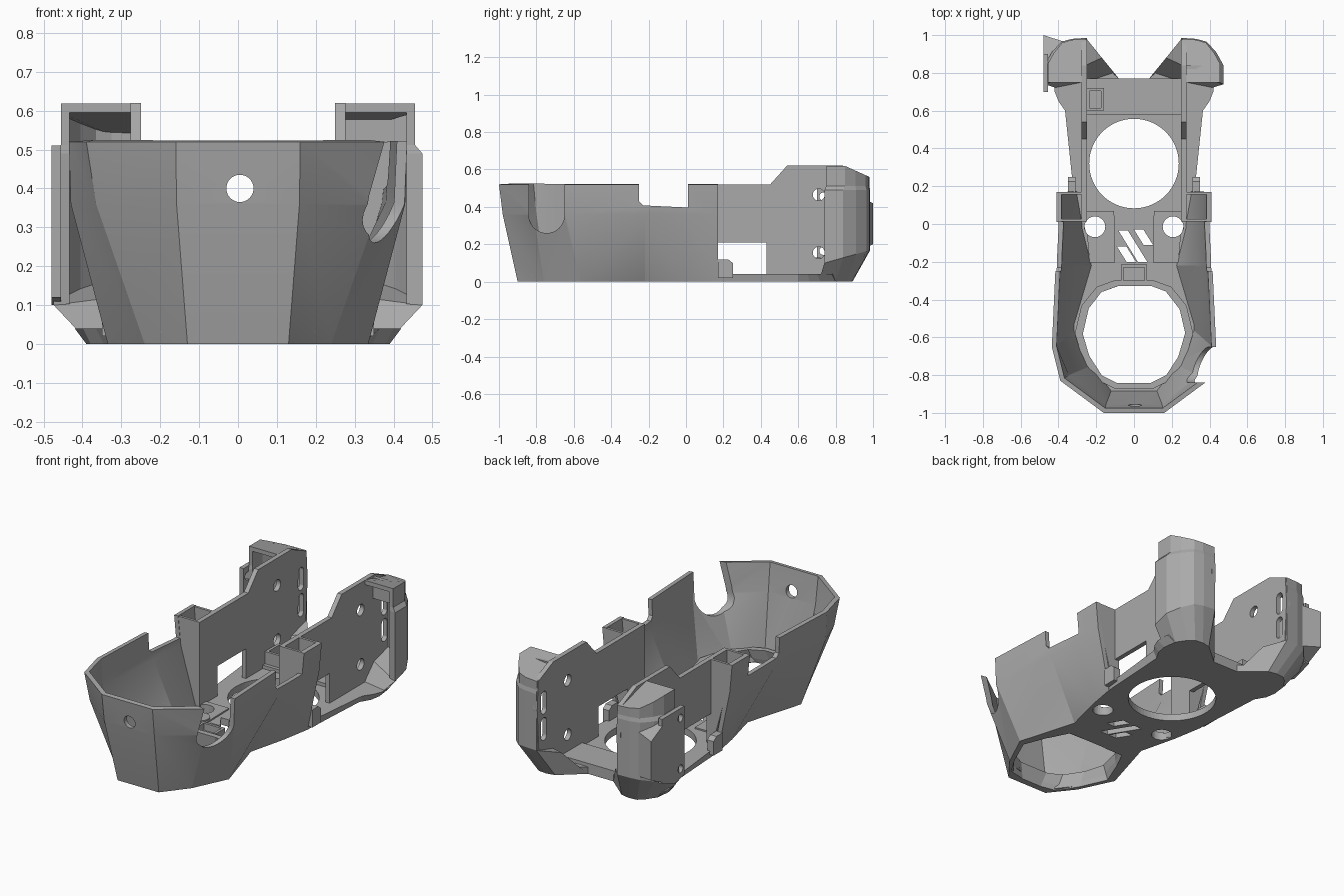
import bpy, bmesh, math

cube = bpy.data.objects.get("Cube")
if cube:
    bpy.data.objects.remove(cube)

grey = bpy.data.materials.new("plain grey")
grey.use_nodes = True
grey.diffuse_color = (0.4, 0.4, 0.4, 1)
grey.node_tree.nodes["Principled BSDF"].inputs["Base Color"].default_value = (0.4, 0.4, 0.4, 1)


def finish(name, bm):
    bmesh.ops.recalc_face_normals(bm, faces=bm.faces)
    me = bpy.data.meshes.new(name)
    bm.to_mesh(me)
    bm.free()
    me.materials.append(grey)
    ob = bpy.data.objects.new(name, me)
    bpy.context.collection.objects.link(ob)
    return ob


def loft(name, rings):
    """Skin closed rings of 3D points into a capped solid."""
    bm = bmesh.new()
    vs = [[bm.verts.new(p) for p in r] for r in rings]
    n = len(rings[0])
    for a, b in zip(vs, vs[1:]):
        for i in range(n):
            j = (i + 1) % n
            bm.faces.new((a[i], a[j], b[j], b[i]))
    bm.faces.new(vs[0][::-1])
    bm.faces.new(vs[-1])
    return finish(name, bm)


def layers(name, *rings):
    """Loft flat outlines, each given as (height or height rule of y, points)."""
    return loft(name, [[(x, y, z(y) if callable(z) else z) for x, y in pts] for z, pts in rings])


def prism(name, pts, axis, a, b):
    """Extrude a flat outline along an axis from a to b."""
    place = {"x": lambda u, v, w: (w, u, v),
             "y": lambda u, v, w: (u, w, v),
             "z": lambda u, v, w: (u, v, w)}[axis]
    return loft(name, [[place(u, v, w) for u, v in pts] for w in (a, b)])


def box(name, x0, x1, y0, y1, z0, z1):
    return prism(name, [(x0, y0), (x1, y0), (x1, y1), (x0, y1)], "z", z0, z1)


def disc(u, v, r, n=32, start=0.0, sweep=math.tau):
    return [(u + r * math.cos(start + sweep * i / n), v + r * math.sin(start + sweep * i / n))
            for i in range(n)]


def bake(ob):
    dg = bpy.context.evaluated_depsgraph_get()
    me = bpy.data.meshes.new_from_object(ob.evaluated_get(dg))
    ob.modifiers.clear()
    ob.data = me


def cut(ob, *cutters):
    for c in cutters:
        m = ob.modifiers.new("cut", "BOOLEAN")
        m.operation, m.solver, m.object = "DIFFERENCE", "EXACT", c
        bake(ob)
        bpy.data.objects.remove(c)


def thicken(ob, t):
    m = ob.modifiers.new("wall", "SOLIDIFY")
    m.thickness, m.offset, m.use_even_offset = t, -1, True
    bake(ob)


def flip(pts, s):
    return [(s * p[0], *p[1:]) for p in pts]


def both(pts):
    """Left-right symmetric path from its +x half."""
    return flip(pts, -1)[::-1] + pts


# front shell: faceted tub, open at the back, pinched at the waist
low = [(.13, -.90), (.24, -.76), (.335, -.56), (.235, -.22), (.29, 0), (.32, .17)]
mid = [(.158, -.98), (.365, -.815), (.43, -.645), (.405, -.22), (.395, 0), (.395, .17)]
top = [(.16, -1), (.39, -.83), (.435, -.65), (.415, -.22), (.41, 0), (.41, .17)]
bm = bmesh.new()
rows = [[bm.verts.new((x, y, z)) for x, y in both(r)] for r, z in ((low, 0), (mid, .36), (top, .52))]
for a, b in zip(rows, rows[1:]):
    for i in range(len(a) - 1):
        bm.faces.new((a[i], a[i + 1], b[i + 1], b[i]))
bmesh.ops.triangulate(bm, faces=bm.faces)
shell = finish("front_shell", bm)
# make the normals point outwards before thickening
f = min(shell.data.polygons, key=lambda p: p.center.y)
if f.normal.y > 0:
    shell.data.flip_normals()
thicken(shell, .025)
cut(shell,
    prism("hole_cut", disc(.005, .40, .035), "y", -1.2, -.8),
    prism("side_notch", [(-.25, .6), (-.25, .43), (-.23, .408), (-.02, .398), (.01, .398), (.01, .6)],
          "x", -.6, .6),
    prism("round_notch", [(-.65, .6), (-.84, .6)] + disc(-.745, .355, .095, 16, math.pi, math.pi)
          + [(-.65, .355)], "x", .28, .6))
shell.data.shade_smooth()
shell.data.set_sharp_from_angle(angle=math.radians(20))

# floor: one plate with a bevelled rear, openings and slanted vents
rear_low = [(.345, .6), (.38, .66), (.39, .72), (.38, .8), (.2, .86), (.08, .77)]
rear_top = [(.365, .6), (.40, .65), (.42, .70), (.42, .78), (.2, .88), (.08, .77)]
floor = layers("floor", (0, both(low + rear_low)), (.04, both(low + rear_top)))
# front opening: a hexagon below, narrowing to a rounded one above
hexa = both([(.06, -.865), (.16, -.845), (.23, -.73), (.30, -.575), (.245, -.44), (.185, -.32),
             (.06, -.32)])
rounded = both([(.09, -.84), (.17, -.80), (.235, -.70), (.27, -.58), (.24, -.45), (.17, -.36),
                (.09, -.33)])
rim = [(x * 1.16, -.59 + (y + .59) * 1.12) for x, y in rounded]
cut(floor, layers("front_cut", (-.01, hexa), (.09, rounded)),
    prism("rear_cut", disc(0, .32, .237, 64), "z", -.1, .1),
    *[prism("round_cut", disc(s * .207, -.015, .055), "z", -.1, .1) for s in (-1, 1)],
    *[prism("vent_cut", [(x, y), (x + .05, y), (x + .05 - h * .62, y + h), (x - h * .62, y + h)],
            "z", -.1, .1) for x, y, h in ((-.04, -.2, .08), (.02, -.2, .165), (.05, -.11, .08))])
collar = layers("front_collar", (.03, rim), (.085, rim))
cut(collar, layers("collar_cut", (-.01, hexa), (.09, rounded), (.2, rounded)))
neck = box("neck_block", -.07, .07, -.30, -.215, .03, .09)
cut(neck, box("neck_cut", -.055, .055, -.32, -.23, .05, .2))

# low cross plate and its square socket at the back
box("cross_plate", -.255, .255, .58, .77, .03, .06)
socket = box("square_socket", -.25, -.16, .60, .72, .05, .13)
cut(socket, box("socket_cut", -.235, -.175, .615, .705, .08, .2))

wall_outline = [(.02, .03), (.17, .03), (.17, .21), (.43, .21), (.43, .03), (.8, .03), (.97, .16),
                (.985, .4), (.975, .56), (.84, .62), (.54, .62), (.45, .52), (.02, .52)]
# pod outlines: narrow near the roof, wider below the shoulder
pod_path = [(.455, .75), (.455, .85), (.425, .905), (.38, .96), (.33, .975), (.255, .98)]
pod_wide = [(.474, .74), (.474, .84), (.435, .91), (.385, .965), (.33, .98), (.255, .985)]
pod_inner = [(.433, .75), (.433, .84), (.405, .89), (.365, .938), (.325, .953), (.255, .958)]
foot_low = [(.38, .71), (.38, .8), (.34, .86), (.31, .885), (.26, .89), (.21, .88), (.08, .77)]
foot_top = pod_wide + [(.17, .88)]


def roof(y):
    return .615 if y < .86 else .615 - (y - .85) * .45


def ankle(y):
    return .1 + (y - .74) * .28


for s, side in ((1, "left"), (-1, "right")):
    # long side wall with screw holes and rear slots
    wall = prism(side + "_wall", wall_outline, "x", s * .25, s * .277)
    cut(wall, *[prism("screw_cut", disc(.71, z, .032), "x", -.6, .6) for z in (.155, .465)],
        *[prism("slot_cut", disc(.925, z + .04, .025, 12, 0, math.pi)
                + disc(.925, z - .04, .025, 12, math.pi, math.pi), "x", -.6, .6) for z in (.27, .42)])
    # hollow column closing the back of the shell
    col = [(.25, .03), (.285, .03), (.375, .36), (.395, .52), (.25, .52)]
    for part, y in (("front", .012), ("back", .155)):
        prism(f"{side}_column_{part}", flip(col, s), "y", y, y + .015)
    # small stop behind the column
    prism(side + "_stop", [(.17, .02), (.25, .02), (.25, .1), (.225, .12), (.17, .12)],
          "x", s * .31, s * .35)
    # faceted foot under the pod
    layers(side + "_foot", (0, flip(foot_low, s)), (ankle, flip(foot_top, s)))
    # curved pod wall with a shoulder, open towards the front
    wide, narrow = (flip(p + pod_inner[::-1], s) for p in (pod_wide, pod_path))
    layers(side + "_pod", (ankle, wide), (.49, wide), (.512, narrow), (roof, narrow))
    # pod cap
    cap = flip(pod_path + [(.255, .75)], s)
    layers(side + "_pod_cap", (lambda y: roof(y) - .02, cap), (lambda y: roof(y) + .004, cap))
    # flat seats with round bosses beside the vents
    seat = prism(side + "_seat", flip([(.10, -.205), (.235, -.205), (.26, .07), (.105, .07)], s),
                 "z", .03, .048)
    cut(seat, prism("round_cut", disc(s * .207, -.015, .055), "z", -.1, .1))
    prism(side + "_boss", disc(s * .16, -.115, .052), "z", .03, .055)

# front face of the left pod's head
box("left_pod_front", .27, .45, .82, .84, .49, .61)

# outer bracket plate of the right pod, with screw holes and a rear wedge
plate = prism("right_bracket", [(.9, .51), (.70, .51), (.70, .12), (.78, .1), (.9, .14)],
              "x", -.48, -.455)
cut(plate, *[prism("screw_cut", disc(.735, z, .022), "x", -.6, -.4) for z in (.165, .455)])
wedge = [(-.48, .84), (-.44, .84), (-.37, .965), (-.48, 1)]
layers("right_wedge", (lambda y: .12 + (y - .84) * .5, wedge), (lambda y: .5 - (y - .84) * .5, wedge))
